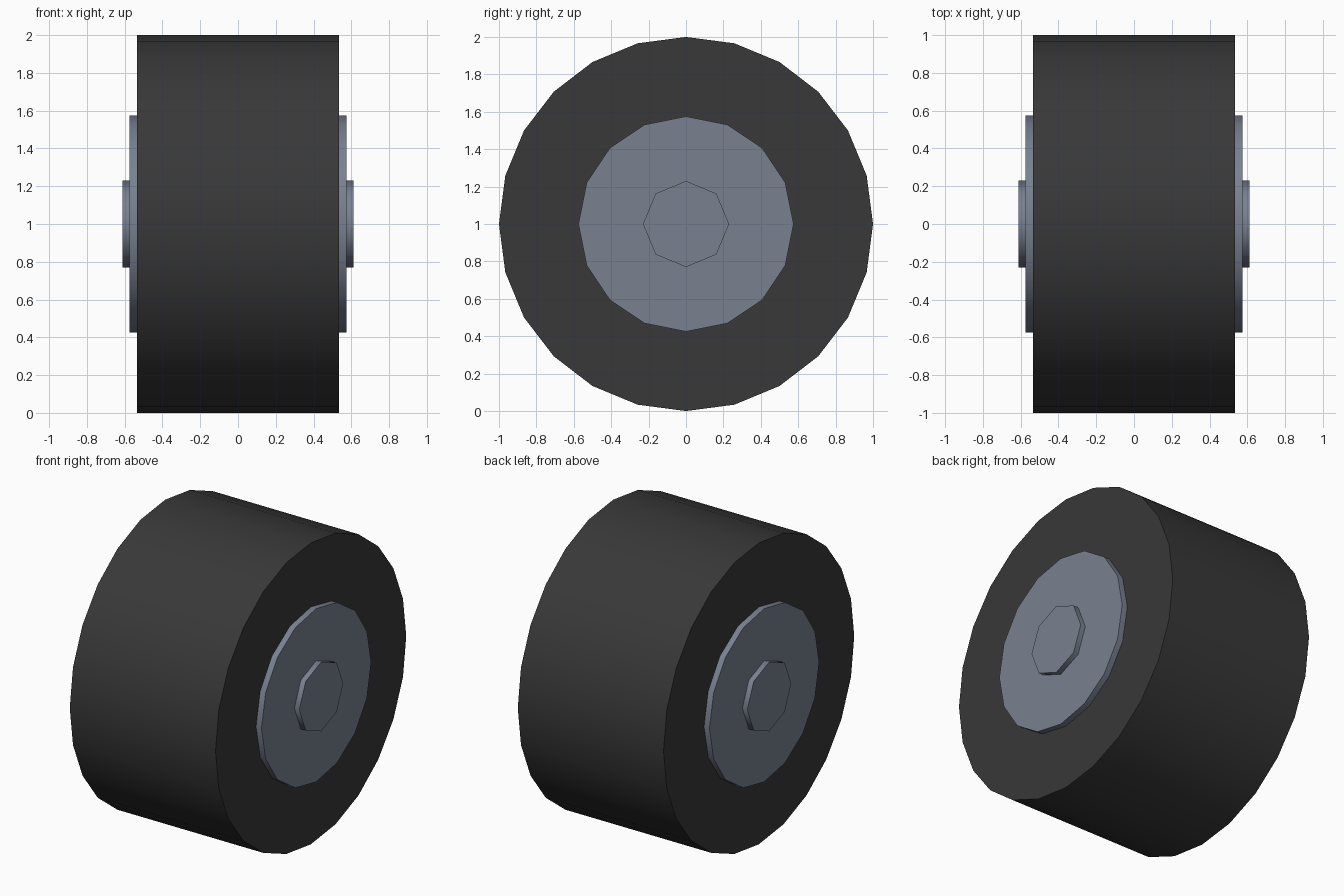
import bpy
import math

if "Cube" in bpy.data.objects:
    bpy.data.objects.remove(bpy.data.objects["Cube"])


def material(name, rgb):
    m = bpy.data.materials.new(name)
    m.diffuse_color = (*rgb, 1.0)
    m.use_nodes = True
    m.node_tree.nodes["Principled BSDF"].inputs["Base Color"].default_value = m.diffuse_color
    return m


rubber = material("black_rubber", (0.04, 0.04, 0.04))
steel = material("blue_grey_steel", (0.19, 0.218, 0.28))


def disc(name, sides, radius, half_width, mat):
    """Cylinder lying along x, centred on the axle at z = 1."""
    bpy.ops.mesh.primitive_cylinder_add(
        vertices=sides, radius=radius, depth=2 * half_width,
        location=(0, 0, 1), rotation=(0, math.pi / 2, 0))
    ob = bpy.context.object
    ob.name = name
    ob.data.materials.append(mat)
    bpy.ops.object.transform_apply(location=False, rotation=True, scale=False)
    # round sides smooth, end caps crisp
    bpy.ops.object.shade_smooth_by_angle(angle=math.radians(60))
    return ob


disc("tyre", 24, 1.0, 0.535, rubber)       # wide tread
disc("rim", 16, 0.575, 0.575, steel)       # shows on both sides
disc("axle_cap", 8, 0.23, 0.611, steel)    # octagonal hub ends
